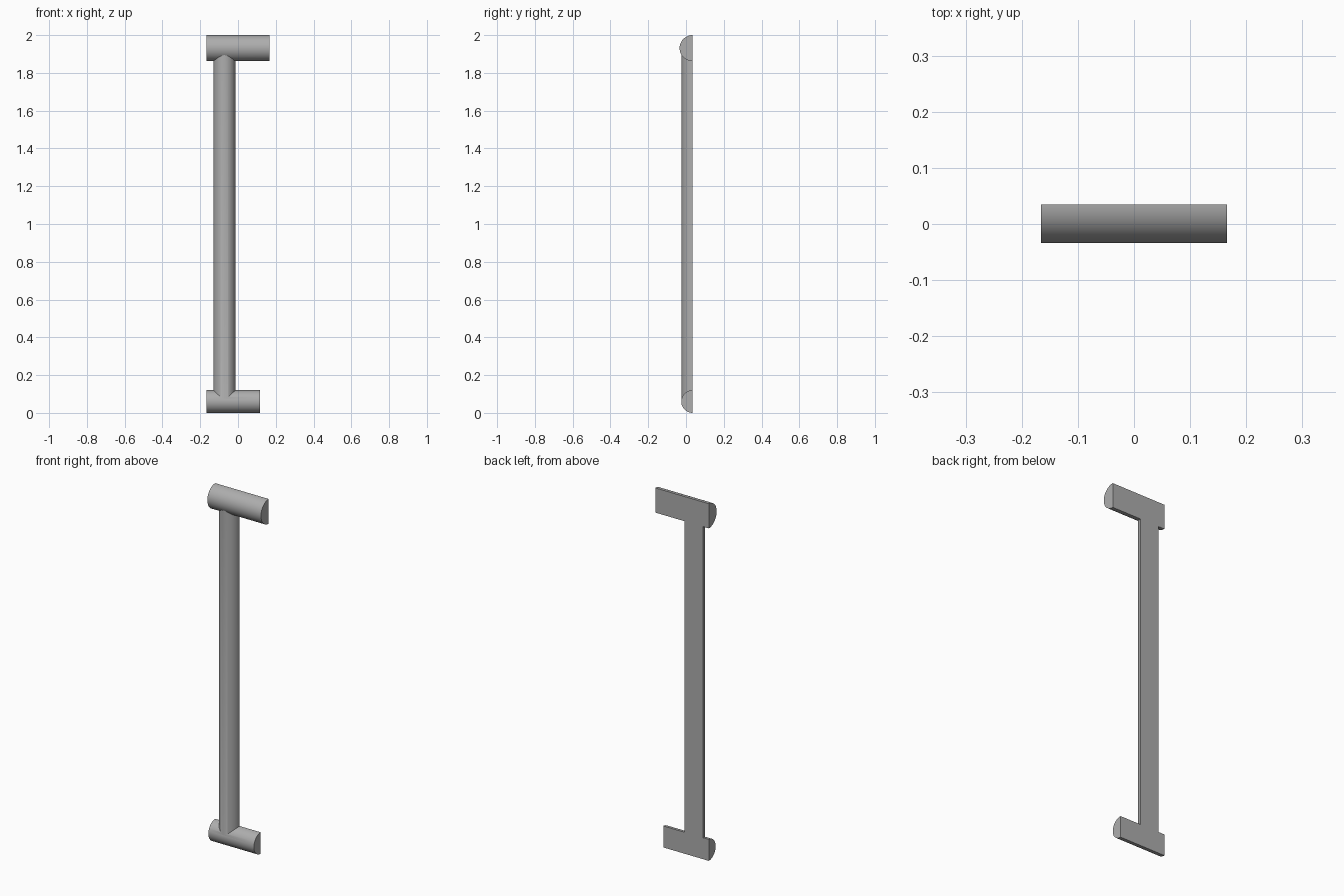
import bpy, bmesh, math
from mathutils import Matrix

cube = bpy.data.objects.get("Cube")
if cube:
    bpy.data.objects.remove(cube, do_unlink=True)

BACK = 0.035      # y of the flat back
SEGMENTS = 48     # sides of each half round

grey = bpy.data.materials.new("satin_grey")
grey.use_nodes = True
colour = (0.42, 0.42, 0.42, 1)
grey.diffuse_color = colour
grey.node_tree.nodes["Principled BSDF"].inputs["Base Color"].default_value = colour


def half_round(name, radius, length, location, along_x):
    """Half cylinder with its flat side on the back plane, starting at location."""
    bm = bmesh.new()
    angles = [math.pi * (1 + i / SEGMENTS) for i in range(SEGMENTS + 1)]
    profile = bm.faces.new([bm.verts.new((radius * math.cos(a), radius * math.sin(a), 0))
                            for a in angles])
    top = bmesh.ops.extrude_face_region(bm, geom=[profile])["geom"]
    bmesh.ops.translate(bm, vec=(0, 0, length),
                        verts=[v for v in top if isinstance(v, bmesh.types.BMVert)])
    if along_x:
        bmesh.ops.transform(bm, matrix=Matrix.Rotation(math.pi / 2, 4, 'Y'), verts=bm.verts)
    bmesh.ops.translate(bm, vec=location, verts=bm.verts)
    bmesh.ops.recalc_face_normals(bm, faces=bm.faces)
    mesh = bpy.data.meshes.new(name)
    bm.to_mesh(mesh)
    bm.free()
    mesh.materials.append(grey)
    obj = bpy.data.objects.new(name, mesh)
    bpy.context.collection.objects.link(obj)
    return obj


# Upright bar and the two cross bars
handle = half_round("pull_handle", 0.058, 1.871, (-0.072, BACK, 0.06), False)
bars = [half_round("upper_bar", 0.069, 0.332, (-0.166, BACK, 1.931), True),
        half_round("lower_bar", 0.06, 0.282, (-0.166, BACK, 0.06), True)]

# Merge the bars into one clean solid
bpy.ops.object.select_all(action='DESELECT')
bpy.context.view_layer.objects.active = handle
handle.select_set(True)
for bar in bars:
    union = handle.modifiers.new("join_" + bar.name, 'BOOLEAN')
    union.operation = 'UNION'
    union.solver = 'EXACT'
    union.object = bar
    bpy.ops.object.modifier_apply(modifier=union.name)
    bpy.data.objects.remove(bar, do_unlink=True)

bpy.ops.object.shade_smooth_by_angle(angle=math.radians(30))
